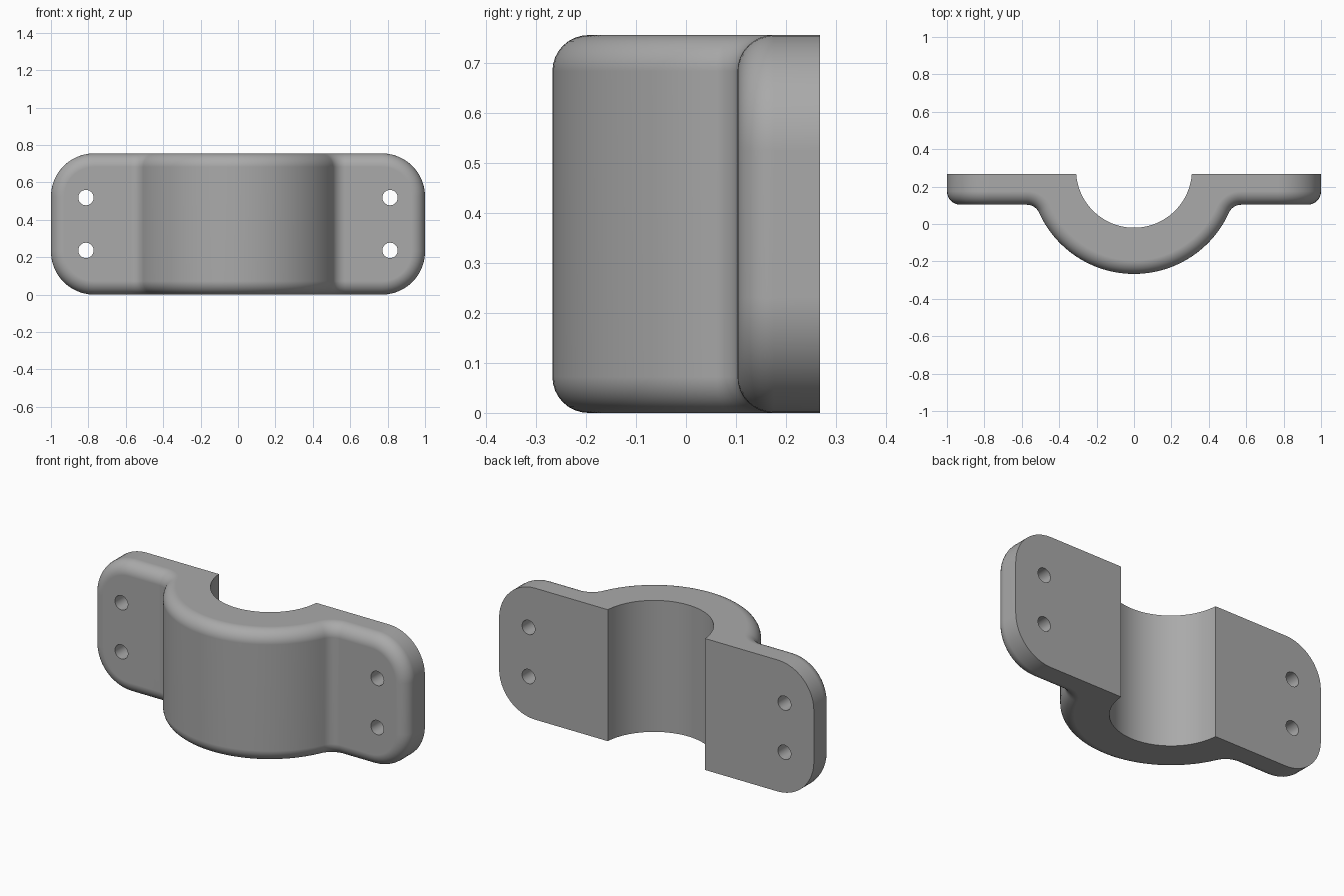
import bpy, bmesh
from math import sin, cos, atan2, pi, sqrt, asin
from mathutils import Matrix

cube = bpy.data.objects.get("Cube")
if cube:
    bpy.data.objects.remove(cube, do_unlink=True)

HEIGHT = 0.755
BACK, FRONT = 0.268, 0.103       # flange faces in y
AXIS_Y = 0.29                    # clamp axis
BORE, OUTER = 0.31, 0.557        # bore and saddle radii
EDGE = 0.072                     # rounded edge and fillet radius
CORNER = 0.23                    # flange corner radius

steel = bpy.data.materials.new("grey steel")
steel.use_nodes = True
GREY = (0.4, 0.4, 0.4, 1)
steel.diffuse_color = GREY
steel.node_tree.nodes["Principled BSDF"].inputs["Base Color"].default_value = GREY


def arc(cx, cy, r, start, end, steps):
    return [(cx + r * cos(start + (end - start) * i / steps),
             cy + r * sin(start + (end - start) * i / steps)) for i in range(steps + 1)]


# Half-clamp cross-section: saddle, concave fillets, flanges and bore
fy = FRONT - EDGE
fx = sqrt((OUTER + EDGE) ** 2 - (AXIS_Y - fy) ** 2)
tangent = atan2(fy - AXIS_Y, fx)
fillet = arc(fx, fy, EDGE, pi / 2, pi + tangent, 8)
saddle = arc(0, AXIS_Y, OUTER, tangent, -pi - tangent, 48)
mirrored = [(-x, y) for x, y in reversed(fillet)]
lip = asin((BACK - AXIS_Y) / BORE)
bore = arc(0, AXIS_Y, BORE, -pi - lip, lip, 48)
profile = ([(1, BACK), (1, FRONT)] + fillet + saddle[1:-1] + mirrored
           + [(-1, FRONT), (-1, BACK)] + bore)

# Extrude the section upward
bm = bmesh.new()
base = bm.faces.new([bm.verts.new((x, y, 0)) for x, y in profile])
ext = bmesh.ops.extrude_face_region(bm, geom=[base], use_keep_orig=True)
top = [v for v in ext["geom"] if isinstance(v, bmesh.types.BMVert)]
bmesh.ops.translate(bm, verts=top, vec=(0, 0, HEIGHT))
bmesh.ops.recalc_face_normals(bm, faces=bm.faces[:])

# Round the flange corners
ends = [e for e in bm.edges if all(abs(v.co.x) > 0.999 for v in e.verts)
        and abs(e.verts[0].co.z - e.verts[1].co.z) < 0.001]
bmesh.ops.bevel(bm, geom=ends, offset=CORNER, offset_type='OFFSET', segments=12,
                profile=0.5, affect='EDGES', clamp_overlap=False)
bm.normal_update()


# Round the whole front perimeter
def is_front(face):
    return face.normal.y < -0.05 and abs(face.normal.z) < 0.01


rim = [e for e in bm.edges if len(e.link_faces) == 2
       and sum(is_front(f) for f in e.link_faces) == 1
       and any(abs(f.normal.y) < 0.01 for f in e.link_faces)]
bmesh.ops.bevel(bm, geom=rim, offset=EDGE, offset_type='OFFSET', segments=8,
                profile=0.5, affect='EDGES', clamp_overlap=False)
bmesh.ops.recalc_face_normals(bm, faces=bm.faces[:])

mesh = bpy.data.meshes.new("clamp_half")
bm.to_mesh(mesh)
bm.free()
clamp = bpy.data.objects.new("clamp_half", mesh)
bpy.context.collection.objects.link(clamp)
mesh.materials.append(steel)

# Bolt holes: two through each flange
bm = bmesh.new()
for x in (-0.813, 0.813):
    for dz in (-0.141, 0.141):
        place = Matrix.Translation((x, 0.18, HEIGHT / 2 + dz)) @ Matrix.Rotation(pi / 2, 4, 'X')
        bmesh.ops.create_cone(bm, cap_ends=True, segments=32, radius1=0.041,
                              radius2=0.041, depth=0.5, matrix=place)
hole_mesh = bpy.data.meshes.new("bolt_hole_cutter")
bm.to_mesh(hole_mesh)
bm.free()
hole_mesh.materials.append(steel)
cutter = bpy.data.objects.new("bolt_hole_cutter", hole_mesh)
bpy.context.collection.objects.link(cutter)
cutter.hide_render = True

cut = clamp.modifiers.new("bolt_holes", 'BOOLEAN')
cut.operation = 'DIFFERENCE'
cut.solver = 'EXACT'
cut.object = cutter
bpy.ops.object.select_all(action='DESELECT')
clamp.select_set(True)
bpy.context.view_layer.objects.active = clamp
bpy.ops.object.modifier_apply(modifier=cut.name)
bpy.data.objects.remove(cutter, do_unlink=True)

# Smooth curved surfaces, crisp back and bore edges
bpy.ops.object.shade_smooth_by_angle(angle=pi / 6)
flat = clamp.modifiers.new("flat_face_normals", 'WEIGHTED_NORMAL')
flat.keep_sharp = True
